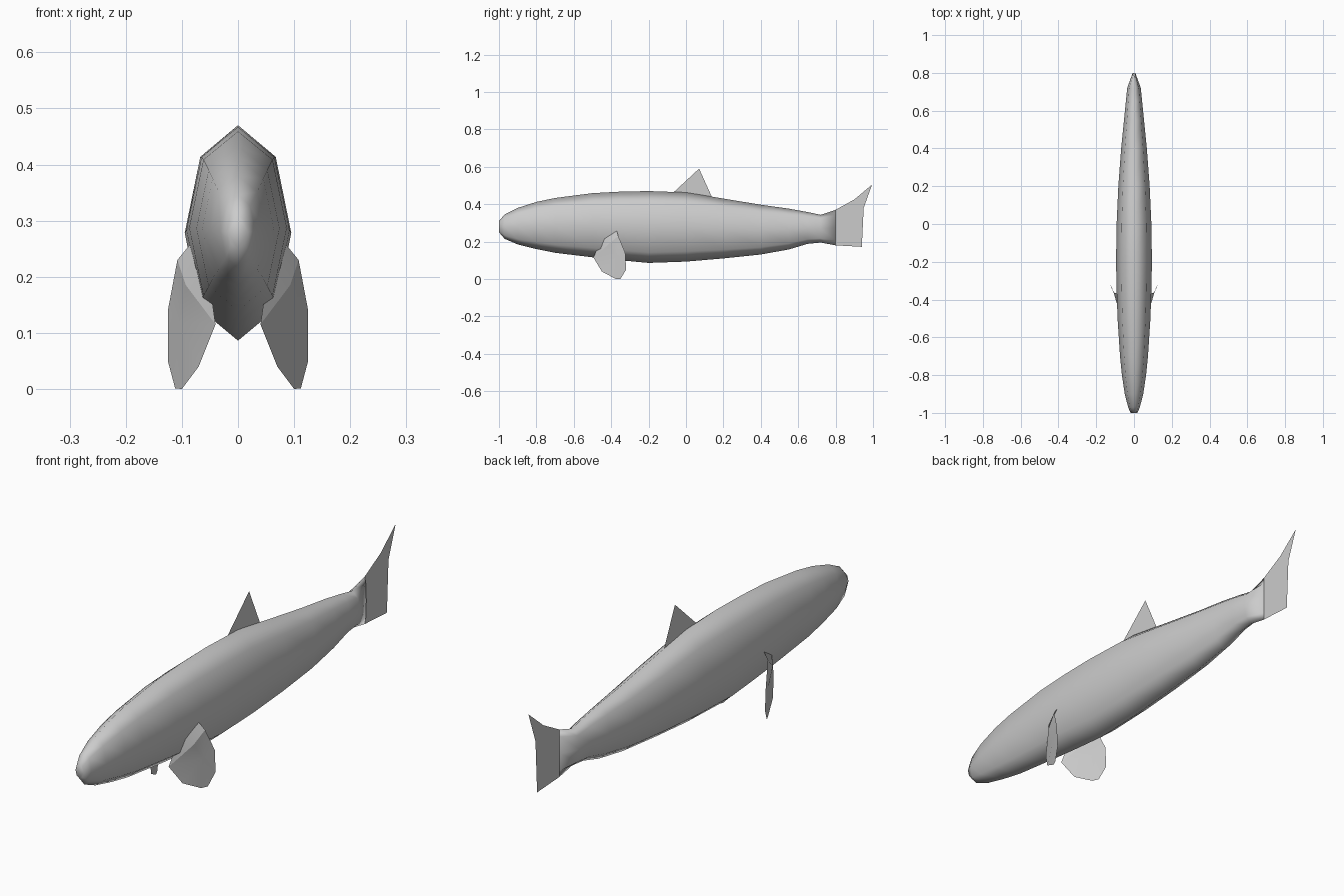
import bpy, math

if "Cube" in bpy.data.objects:
    bpy.data.objects.remove(bpy.data.objects["Cube"])

grey = bpy.data.materials.new("plain_grey")
grey.diffuse_color = (0.6, 0.6, 0.6, 1)
grey.use_nodes = True
grey.node_tree.nodes["Principled BSDF"].inputs["Base Color"].default_value = grey.diffuse_color


def make(name, verts, faces, smooth=True):
    me = bpy.data.meshes.new(name)
    me.from_pydata(verts, [], faces)
    me.materials.append(grey)
    me.validate()
    ob = bpy.data.objects.new(name, me)
    bpy.context.collection.objects.link(ob)
    for p in me.polygons:
        p.use_smooth = smooth
    return ob


# Body: octagonal sections along y (y, top z, bottom z, half width)
sections = [
    (-1.0, .31, .25, .018), (-.97, .345, .215, .031), (-.9, .380, .185, .049),
    (-.8, .412, .160, .064), (-.7, .433, .140, .074), (-.5, .459, .116, .087),
    (-.35, .467, .100, .092), (-.2, .470, .086, .095), (0, .463, .093, .092),
    (.2, .430, .110, .083), (.4, .397, .131, .068), (.55, .376, .158, .053),
    (.65, .358, .188, .043), (.72, .343, .195, .036), (.8, .370, .180, .007),
]
N = 8
verts, faces = [], []
for y, top, bot, w in sections:
    for i in range(N):
        a = 2 * math.pi * i / N
        verts.append((w * math.sin(a), y, (top + bot) / 2 + (top - bot) / 2 * math.cos(a)))
for s in range(len(sections) - 1):
    for i in range(N):
        j = (i + 1) % N
        a, b = s * N, (s + 1) * N
        faces.append((a + i, a + j, b + j, b + i))
faces.append(tuple(reversed(range(N))))
faces.append(tuple(range(len(verts) - N, len(verts))))
make("body", verts, faces)

# Upright sheet fins on the centre line (y, z outlines)
dorsal = [(-.07, .46), (.07, .59), (.14, .435)]
make("dorsal_fin", [(0, y, z) for y, z in dorsal], [(0, 1, 2)], False)
tail = [(.8, .18), (.94, .172), (.95, .38), (.995, .505), (.9, .425), (.8, .37)]
make("tail_fin", [(0, y, z) for y, z in tail], [(0, 1, 2), (0, 2, 5), (5, 2, 4), (4, 2, 3)], False)

# Pectoral fins: a hanging blade and a short root flap, mirrored
blade = [
    (.108, -.362, .230), (.125, -.325, .140), (.125, -.320, .050), (.112, -.350, .001),
    (.100, -.375, .000), (.070, -.450, .040), (.040, -.495, .115), (.093, -.415, .185),
    (.105, -.370, .120),
]
root = [(.085, -.370, .258), (.075, -.435, .215), (.045, -.480, .150)]
for side, label in ((1, "right"), (-1, "left")):
    pts = [(side * x, y, z) for x, y, z in blade + root]
    fan = [(8, i, (i + 1) % 8) for i in range(8)]
    flap = [(0, 9, 10, 7), (7, 10, 11, 6)]
    polys = fan + flap
    if side < 0:
        polys = [tuple(reversed(f)) for f in polys]
    ob = make("pectoral_fin_" + label, pts, polys)
    bpy.ops.object.select_all(action='DESELECT')
    ob.select_set(True)
    bpy.context.view_layer.objects.active = ob
    bpy.ops.object.shade_smooth_by_angle(angle=math.radians(35))
